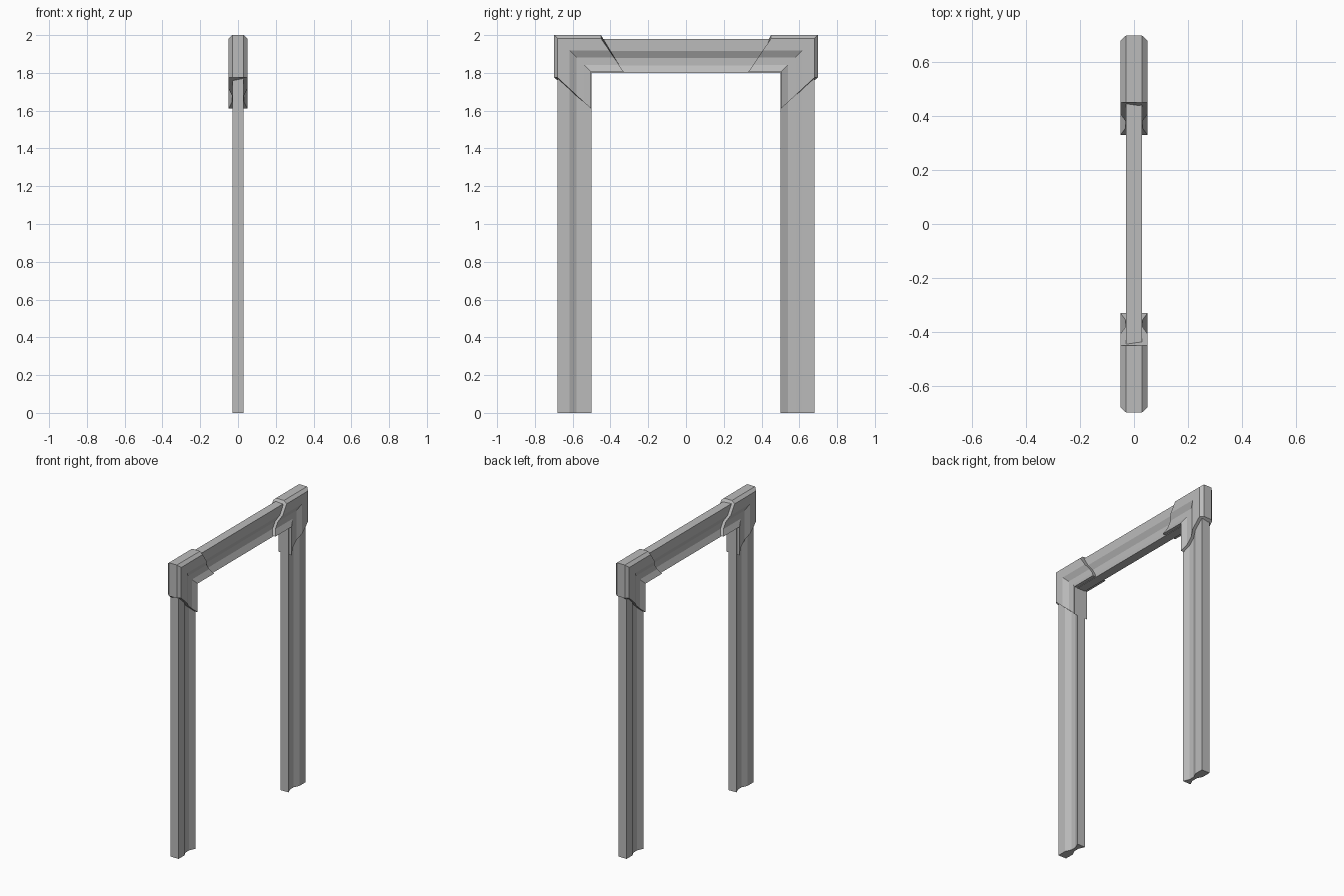
import bpy
import bmesh

cube = bpy.data.objects.get("Cube")
if cube:
    bpy.data.objects.remove(cube, do_unlink=True)

grey = bpy.data.materials.new("plain grey")
grey.use_nodes = True
colour = (0.5, 0.5, 0.5, 1)
grey.diffuse_color = colour
grey.node_tree.nodes["Principled BSDF"].inputs["Base Color"].default_value = colour

HALF, TOP = 0.68, 1.98   # outer edge of the frame


def full_profile(half):
    """Mirror (depth, half thickness) pairs into a closed outline."""
    return [(w, d) for d, w in half] + [(-w, d) for d, w in reversed(half)]


def sweep(name, profile, stations):
    """Join one ring of points per station and cap both ends."""
    bm = bmesh.new()
    rings = [[bm.verts.new((w, *place(d))) for w, d in profile] for place in stations]
    n = len(profile)
    for a, b in zip(rings, rings[1:]):
        for i in range(n):
            j = (i + 1) % n
            bm.faces.new((a[i], a[j], b[j], b[i]))
    bm.faces.new(rings[0])
    bm.faces.new(rings[-1][::-1])
    bmesh.ops.recalc_face_normals(bm, faces=bm.faces)
    mesh = bpy.data.meshes.new(name)
    bm.to_mesh(mesh)
    bm.free()
    mesh.materials.append(grey)
    obj = bpy.data.objects.new(name, mesh)
    bpy.context.collection.objects.link(obj)


# Grooved moulding running up one post, across the top and down the other
moulding = full_profile([(0, 0.03), (0.063, 0.03), (0.1, 0.012), (0.14, 0.012), (0.18, 0.03)])
sweep("door_frame", moulding, [
    lambda d: (d - HALF, 0),
    lambda d: (d - HALF, TOP - d),
    lambda d: (HALF - d, TOP - d),
    lambda d: (HALF - d, 0),
])

# Thicker mitred corner caps with slanted ends
cap = full_profile([(-0.018, 0.03), (0, 0.05), (0.063, 0.05), (0.1, 0.032),
                    (0.14, 0.032), (0.176, 0.05)])
for name, side in (("front_corner_cap", -1), ("back_corner_cap", 1)):
    sweep(name, cap, [
        lambda d: (side * (HALF - d), 1.775 - 0.93 * max(d, 0)),
        lambda d: (side * (HALF - d), TOP + 0.002 - d),
        lambda d: (side * (0.45 - 0.68 * max(d, 0)), TOP + 0.002 - d),
    ])
